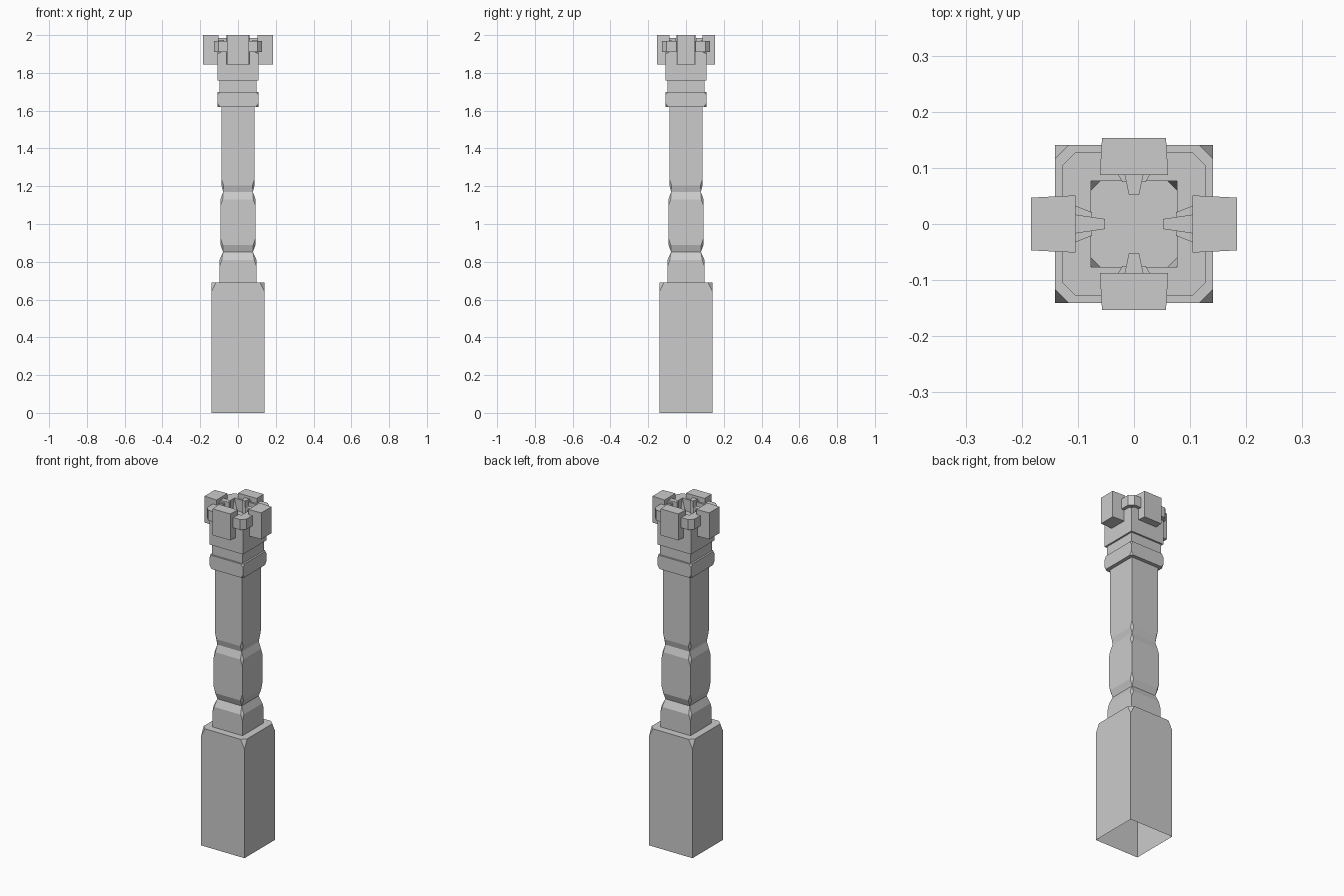
import bpy, bmesh
from math import pi
from mathutils import Matrix

if "Cube" in bpy.data.objects:
    bpy.data.objects.remove(bpy.data.objects["Cube"])


def finish(bm, name):
    bmesh.ops.remove_doubles(bm, verts=bm.verts, dist=1e-5)
    bmesh.ops.recalc_face_normals(bm, faces=bm.faces)
    mesh = bpy.data.meshes.new(name)
    bm.to_mesh(mesh)
    bm.free()
    obj = bpy.data.objects.new(name, mesh)
    bpy.context.collection.objects.link(obj)
    return obj


def square_loft(name, rings):
    """Loft square sections (z, half width, corner cut); bottom stays open."""
    bm = bmesh.new()
    prev = None
    for z, h, c in rings:
        k = h - c
        pts = [(h, -k), (h, k), (k, h), (-k, h), (-h, k), (-h, -k), (-k, -h), (k, -h)]
        cur = [bm.verts.new((x, y, z)) for x, y in pts]
        if prev:
            for i in range(8):
                j = (i + 1) % 8
                bm.faces.new((prev[i], prev[j], cur[j], cur[i]))
        prev = cur
    bm.faces.new(prev)
    return finish(bm, name)


def wedge(name, x0, x1, w0, w1, z0, z1, turn):
    """Block pointing along +x, half width w0 at x0 and w1 at x1, turned about z."""
    bm = bmesh.new()
    bmesh.ops.create_cube(bm, size=2)
    for v in bm.verts:
        outer = v.co.x > 0
        v.co = (x1 if outer else x0,
                v.co.y * (w1 if outer else w0),
                z1 if v.co.z > 0 else z0)
    bm.transform(Matrix.Rotation(turn * pi / 2, 4, 'Z'))
    return finish(bm, name)


# Square plinth and shaft with two pinched waists, corner diamonds at the bends
square_loft("plinth_and_shaft", [
    (0, .141, 0), (.64, .141, 0), (.69, .141, .025), (.69, .098, 0),
    (.775, .098, 0), (.81, .098, .012), (.852, .079, 0),
    (.89, .093, .012), (.925, .093, 0),
    (1.095, .093, 0), (1.13, .093, .012), (1.17, .079, 0),
    (1.205, .088, .011), (1.24, .088, 0), (1.63, .088, 0)])

# Collar and neck
square_loft("collar_and_neck", [
    (1.62, .08, 0), (1.62, .109, .014), (1.64, .109, 0),
    (1.68, .109, 0), (1.70, .109, .012), (1.70, .099, 0), (1.77, .099, 0)])

# Capital with an overhanging parapet rim and a sunken floor
square_loft("capital", [
    (1.76, .09, 0), (1.76, .109, 0), (1.90, .109, 0), (1.91, .109, .02),
    (1.91, .128, .024), (1.97, .128, .024), (1.97, .077, 0), (1.90, .077, .017)])

# Four battlement blocks, each with a tapering brace reaching inwards
for turn in range(4):
    side = turn % 2 == 0
    x0, x1 = (.104, .184) if side else (.087, .153)
    w0, w1 = (.051, .047) if side else (.061, .057)
    wedge("battlement_block", x0, x1, w0, w1, 1.845, 2.0, turn)
    wedge("brace_base", .075, x0 + .002, .021, .033 if side else .029, 1.91, 1.97 + .005, turn)
    wedge("brace_tip", .052, x0 + .002, .009, .017, 1.91, 1.985, turn)
